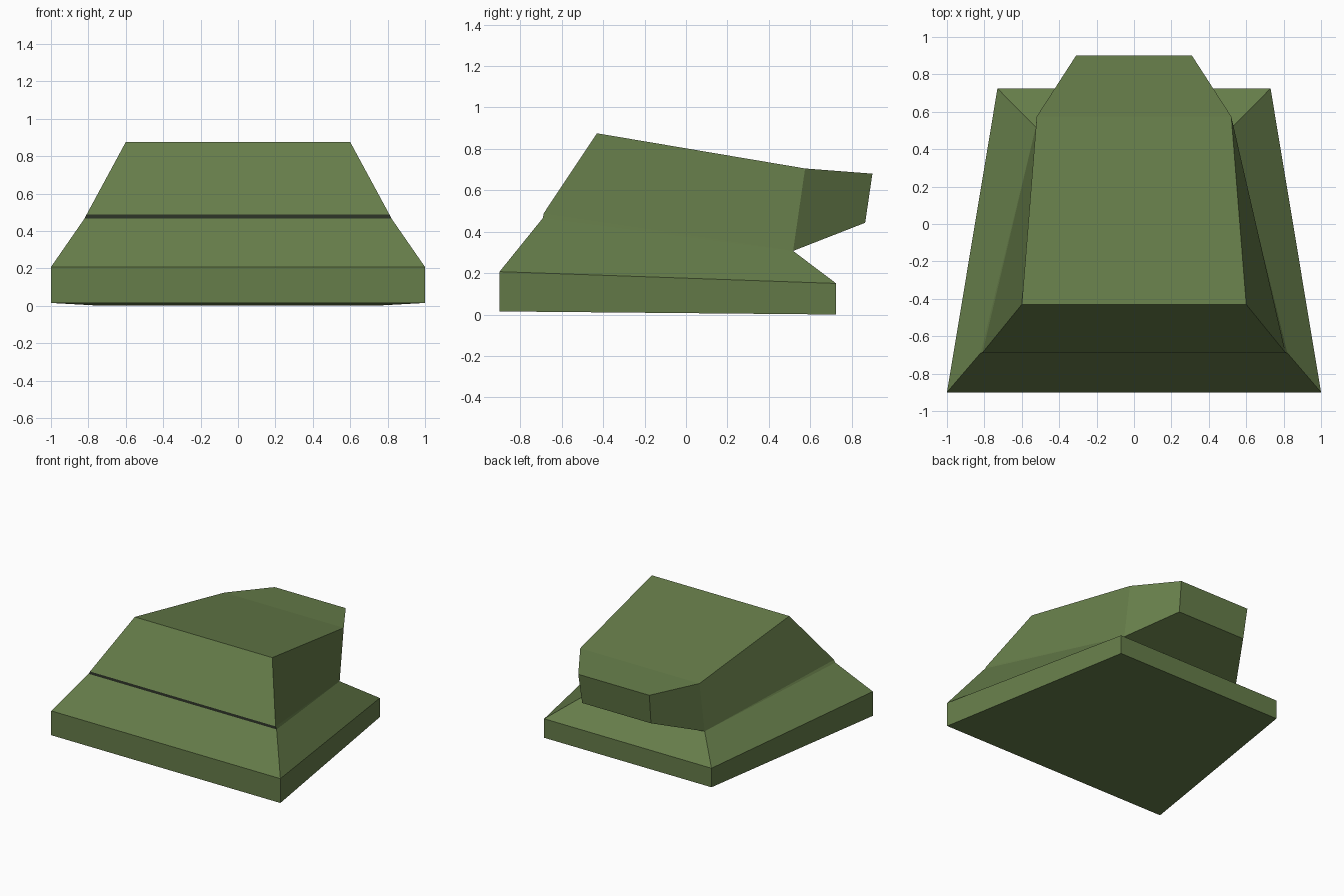
import bpy, bmesh

if "Cube" in bpy.data.objects:
    bpy.data.objects.remove(bpy.data.objects["Cube"])


def material(name, color):
    mat = bpy.data.materials.new(name)
    mat.diffuse_color = (*color, 1)
    mat.use_nodes = True
    mat.node_tree.nodes["Principled BSDF"].inputs["Base Color"].default_value = mat.diffuse_color
    return mat


green = material("olive green", (0.133, 0.205, 0.068))
dark = material("dark seam", (0.025, 0.032, 0.019))

# Closed side outline, as (half width, y, z), clockwise from the bottom front
OUTLINE = [
    (1.00, -0.90, 0.015),   # 0 base front, bottom
    (1.00, -0.90, 0.207),   # 1 base front, top
    (0.82, -0.69, 0.467),   # 2 seam, bottom
    (0.81, -0.688, 0.487),  # 3 seam, top
    (0.60, -0.43, 0.875),   # 4 roof front
    (0.52, 0.575, 0.705),   # 5 roof shoulder
    (0.31, 0.90, 0.68),     # 6 rear overhang, top
    (0.30, 0.865, 0.443),   # 7 rear overhang, bottom
    (0.525, 0.517, 0.307),  # 8 notch under overhang
    (0.73, 0.725, 0.15),    # 9 base rear, top
    (0.73, 0.725, 0.0),     # 10 base rear, bottom
]
SEAM = 2
# Side panels, by outline index: base, lower slope, seam end, upper slope, rear bevel
PANELS = [(0, 1, 9, 10), (1, 2, 8, 9), (2, 3, 8), (3, 4, 5, 8), (5, 6, 7, 8)]

bm = bmesh.new()
right = [bm.verts.new((x, y, z)) for x, y, z in OUTLINE]
left = [bm.verts.new((-x, y, z)) for x, y, z in OUTLINE]

# Cross panels that join both sides around the outline; the front seam is dark
n = len(OUTLINE)
for i in range(n):
    j = (i + 1) % n
    face = bm.faces.new((right[i], right[j], left[j], left[i]))
    face.material_index = int(i == SEAM)

# Mirrored side panels
for panel in PANELS:
    bm.faces.new([right[i] for i in panel])
    bm.faces.new([left[i] for i in reversed(panel)])

bmesh.ops.recalc_face_normals(bm, faces=bm.faces)
mesh = bpy.data.meshes.new("faceted_housing")
bm.to_mesh(mesh)
bm.free()
mesh.materials.append(green)
mesh.materials.append(dark)
bpy.context.collection.objects.link(bpy.data.objects.new("faceted_housing", mesh))
